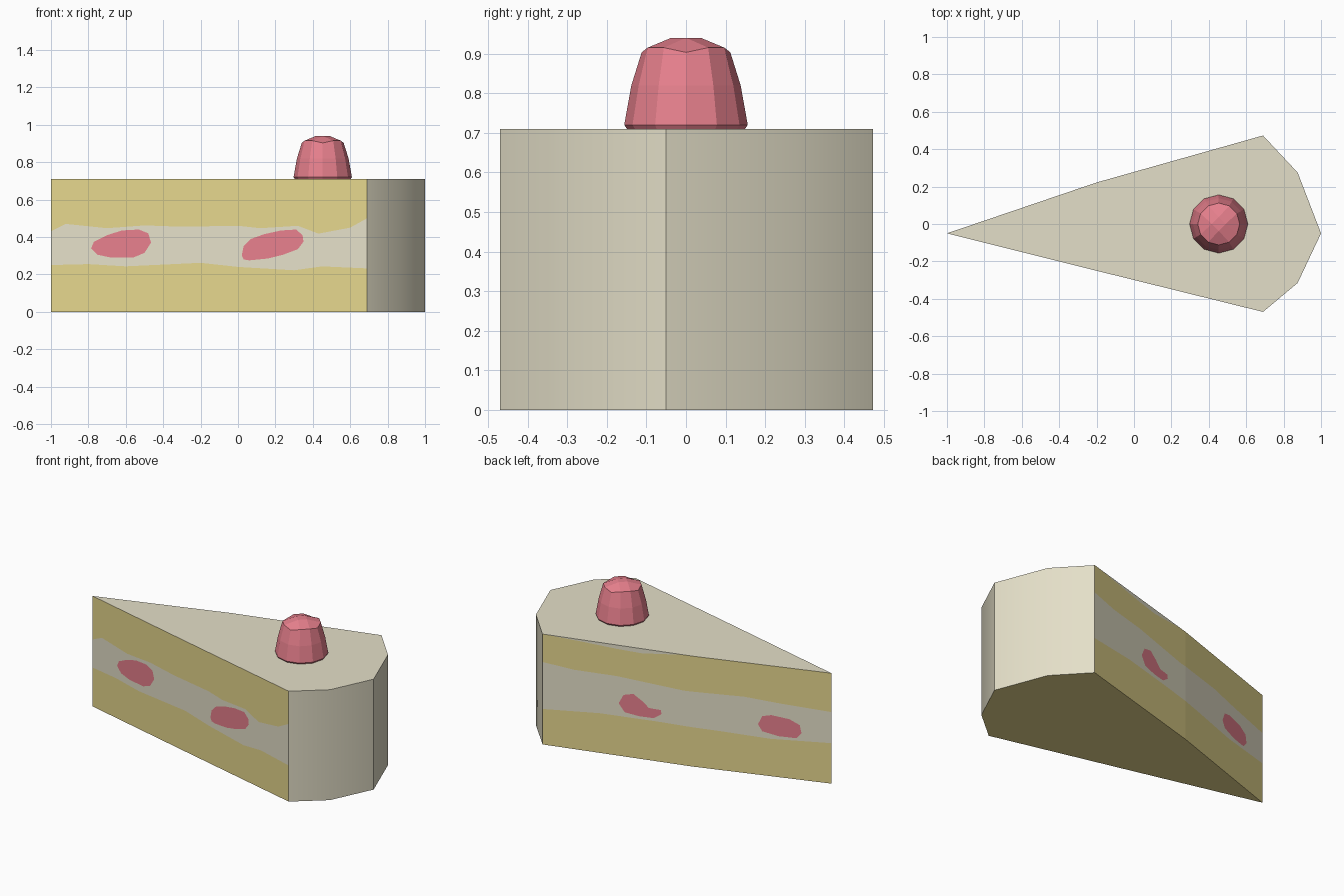
import bpy, bmesh, math

if "Cube" in bpy.data.objects:
    bpy.data.objects.remove(bpy.data.objects["Cube"])

H = 0.71          # cake height


def material(name, rgb):
    lin = [((c / 255 + 0.055) / 1.055) ** 2.4 for c in rgb]
    m = bpy.data.materials.new(name)
    m.diffuse_color = (*lin, 1)
    m.use_nodes = True
    m.node_tree.nodes["Principled BSDF"].inputs["Base Color"].default_value = m.diffuse_color
    return m


SPONGE = material("sponge_yellow", (229, 214, 141))
CREAM = material("cream", (228, 223, 200))
RED = material("berry_red", (231, 128, 141))


def make(name, verts, faces, mats, indices=None):
    me = bpy.data.meshes.new(name)
    me.from_pydata(verts, [], faces)
    for m in mats:
        me.materials.append(m)
    if indices:
        for p, i in zip(me.polygons, indices):
            p.material_index = i
    ob = bpy.data.objects.new(name, me)
    bpy.context.collection.objects.link(ob)
    return ob


def interp(pts, x):
    for (x0, v0), (x1, v1) in zip(pts, pts[1:]):
        if x <= x1 + 1e-6:
            return v0 + (v1 - v0) * (x - x0) / (x1 - x0)
    return pts[-1][1]


# Plan of the slice
FRONT = [(-1, -0.05), (-0.2, -0.25), (0.69, -0.47)]
REAR = [(-1, -0.05), (-0.2, 0.222), (0.69, 0.473)]
CRUST = [(0.69, -0.47), (0.875, -0.315), (1, -0.05), (0.875, 0.275), (0.69, 0.473)]
OUTLINE = FRONT + CRUST[1:] + [REAR[1]]


# Cut side: sponge with a wavy cream layer, and a little frosting at the top edge
def cut_side(name, plan, low, high, drip, flip):
    xs = sorted({p[0] for p in plan + low + high + drip})
    verts, faces, idx = [], [], []
    for x in xs:
        y = interp(plan, x)
        for z in (0, interp(low, x), interp(high, x), H - interp(drip, x), H):
            verts.append((x, y, z))
    for i in range(len(xs) - 1):
        for r, m in enumerate((0, 1, 0, 1)):
            a, b = i * 5 + r, i * 5 + 5 + r
            if verts[a + 1][2] - verts[a][2] + verts[b + 1][2] - verts[b][2] < 1e-6:
                continue
            f = (a, b, b + 1, a + 1)
            faces.append(f[::-1] if flip else f)
            idx.append(m)
    make(name, verts, faces, [SPONGE, CREAM], idx)


cut_side("front_cut_side", FRONT,
         [(-1, .25), (-.8, .255), (-.6, .243), (-.2, .262), (0, .24), (.3, .222), (.45, .243), (.69, .232)],
         [(-1, .43), (-.92, .47), (-.7, .447), (-.5, .462), (-.3, .455), (0, .46), (.12, .447),
          (.32, .46), (.43, .418), (.6, .45), (.69, .5)],
         [(-1, 0), (.69, 0)], False)
cut_side("rear_cut_side", REAR,
         [(-1, .26), (-.65, .24), (-.35, .25), (0, .256), (.35, .255), (.69, .228)],
         [(-1, .46), (-.7, .475), (-.5, .49), (-.15, .48), (.25, .51), (.5, .51), (.69, .53)],
         [(-1, 0), (-.15, 0), (.1, .03), (.25, .025), (.45, .012), (.69, 0)], True)

# Sponge underside
n = len(OUTLINE)
make("sponge_base", [(x, y, 0) for x, y in OUTLINE], [tuple(range(n))[::-1]], [SPONGE])

# Frosting: top and rounded outer wall
verts = [(x, y, H) for x, y in OUTLINE] + [(x, y, 0) for x, y in OUTLINE]
faces = [tuple(range(n))] + [(i + n, i + 1 + n, i + 1, i) for i in range(2, 6)]
frosting = make("frosting", verts, faces, [CREAM])
bpy.context.view_layer.objects.active = frosting
frosting.select_set(True)
bpy.ops.object.shade_smooth_by_angle(angle=math.radians(35))
frosting.select_set(False)


# Berry slices showing on the cut sides
def berry_slice(name, plan, pts, side):
    verts = [(x, interp(plan, x) + side * 0.004, z) for x, z in pts]
    make(name, verts, [tuple(range(len(pts)))[::-1]], [RED])


berry_slice("front_berry_slice_1", FRONT, [
    (-.785, .34), (-.77, .375), (-.7, .41), (-.62, .435), (-.53, .44), (-.48, .42),
    (-.465, .37), (-.5, .315), (-.56, .29), (-.68, .29), (-.75, .305)], -1)
berry_slice("front_berry_slice_2", FRONT, [
    (.02, .3), (.03, .35), (.07, .39), (.14, .415), (.23, .435), (.31, .44), (.345, .41),
    (.35, .375), (.32, .335), (.24, .305), (.16, .285), (.06, .275), (.03, .28)], -1)
berry_slice("rear_berry_slice_1", REAR, [
    (.235, .34), (.206, .397), (.148, .413), (.096, .376), (.055, .337), (-.015, .335),
    (-.02, .31), (.026, .276), (.113, .275), (.2, .287)], 1)
berry_slice("rear_berry_slice_2", REAR, [
    (-.58, .326), (-.604, .381), (-.656, .395), (-.76, .383), (-.82, .353), (-.83, .302),
    (-.8, .266), (-.7, .265), (-.604, .284)], 1)

# Whole berry on top: 12-sided rings closed by a four-cornered cap
verts, faces = [], []
for r, z in ((.148, .708), (.156, .72), (.138, .82), (.112, .903)):
    for k in range(12):
        a = math.radians(30 * k)
        lift = 0.012 if z > .9 and k % 3 else 0
        verts.append((.453 + r * math.cos(a), r * math.sin(a), z + lift))
for r in range(3):
    for k in range(12):
        a, b = r * 12 + k, r * 12 + (k + 1) % 12
        faces.append((a, b, b + 12, a + 12))
for k in range(4):
    a = math.radians(90 * k)
    verts.append((.453 + .037 * math.cos(a), .037 * math.sin(a), .94))
    ring = [36 + (3 * k + d) % 12 for d in (-1, 0, 1, 2)]
    faces.append((48 + k, ring[0], ring[1], ring[2]))
    faces.append((48 + k, ring[2], ring[3], 48 + (k + 1) % 4))
faces += [(48, 49, 50, 51), tuple(range(12))[::-1]]
make("top_berry", verts, faces, [RED])

# Rear slices need their winding turned outward
for name in ("rear_berry_slice_1", "rear_berry_slice_2"):
    me = bpy.data.objects[name].data
    bm = bmesh.new()
    bm.from_mesh(me)
    for f in bm.faces:
        if f.normal.y < 0:
            f.normal_flip()
    bm.to_mesh(me)
    bm.free()
